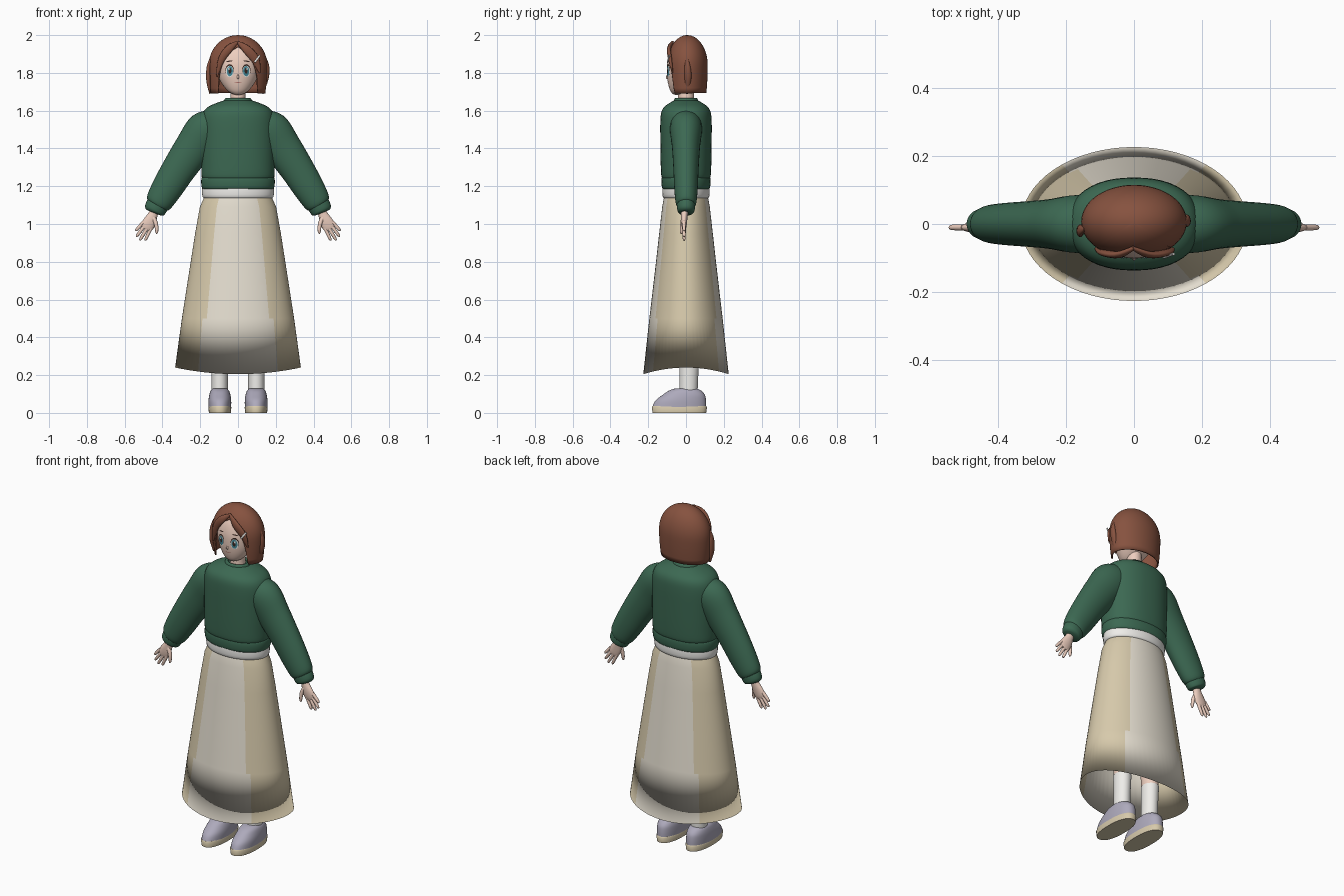
import bpy, bmesh, math
from math import sin, cos, pi, radians, sqrt
from mathutils import Vector


def material(name, r, g, b):
    m = bpy.data.materials.new(name)
    m.diffuse_color = (r, g, b, 1)
    return m


HAIR = material("hair brown", .24, .085, .05)
SKIN = material("skin", .85, .62, .52)
GREEN = material("knit green", .045, .14, .085)
CREAM = material("cream", .78, .73, .63)
BEIGE = material("beige", .68, .59, .41)
WHITE = material("white", .86, .85, .82)
LILAC = material("lilac grey", .42, .40, .50)
TEAL = material("teal", .06, .26, .33)
DARK = material("dark brown", .04, .02, .015)
LIP = material("lip", .5, .2, .17)


def finish(name, bm, mat, angle=45, mirror=False):
    bmesh.ops.recalc_face_normals(bm, faces=bm.faces[:])
    me = bpy.data.meshes.new(name)
    bm.to_mesh(me)
    bm.free()
    me.materials.append(mat)
    ob = bpy.data.objects.new(name, me)
    bpy.context.collection.objects.link(ob)
    bpy.ops.object.select_all(action='DESELECT')
    ob.select_set(True)
    bpy.context.view_layer.objects.active = ob
    bpy.ops.object.shade_smooth_by_angle(angle=radians(angle))
    if mirror:
        ob.modifiers.new("mirror", 'MIRROR').use_mirror_merge = False
    return ob


def spline(rows, k):
    # Catmull-Rom interpolation of equal-length tuples
    if k < 2:
        return [tuple(r) for r in rows]
    out = []
    for i in range(len(rows) - 1):
        p = [rows[max(0, min(len(rows) - 1, i + j))] for j in (-1, 0, 1, 2)]
        for s in range(k):
            t = s / k
            out.append(tuple(.5 * (2*b + (c-a)*t + (2*a-5*b+4*c-d)*t*t + (3*b-a-3*c+d)*t**3)
                             for a, b, c, d in zip(*p)))
    return out + [tuple(rows[-1])]


def skin_rings(bm, rings):
    vs = [[bm.verts.new(p) for p in r] for r in rings]
    n = len(vs[0])
    for a, b in zip(vs, vs[1:]):
        for i in range(n):
            j = (i + 1) % n
            bm.faces.new((a[i], a[j], b[j], b[i]))
    bm.faces.new(vs[0])
    bm.faces.new(vs[-1])


def loft(name, rows, mat, k=1, cx=0, power=2, n=48, angle=45, mirror=False):
    # horizontal rings: (z, rx, ry, cy)
    def se(v):
        return math.copysign(abs(v) ** (2 / power), v)
    bm = bmesh.new()
    skin_rings(bm, [[(cx + rx * se(cos(2*pi*i/n)), cy + ry * se(sin(2*pi*i/n)), z) for i in range(n)]
                    for z, rx, ry, cy in spline(rows, k)])
    return finish(name, bm, mat, angle, mirror)


def tube(name, rows, mat, k=4, n=16, angle=50, mirror=False):
    # sections along a path: (x, y, z, width radius, depth radius)
    rows = spline(rows, k)
    pts = [Vector(r[:3]) for r in rows]
    rings = []
    for i, r in enumerate(rows):
        t = (pts[min(i+1, len(pts)-1)] - pts[max(i-1, 0)]).normalized()
        w = t.cross(Vector((0, 1, 0))).normalized()
        d = w.cross(t)
        rings.append([pts[i] + w * r[3] * cos(2*pi*j/n) + d * r[4] * sin(2*pi*j/n) for j in range(n)])
    bm = bmesh.new()
    skin_rings(bm, rings)
    return finish(name, bm, mat, angle, mirror)


# shoes, socks and legs
loft("shoe_sole", [(0, .058, .142, -.035), (.03, .061, .146, -.035), (.036, .058, .142, -.035)],
     BEIGE, cx=.096, power=2.3, mirror=True)
loft("shoe_upper", [(.03, .060, .143, -.036), (.065, .060, .134, -.028), (.095, .056, .112, -.012),
                    (.118, .048, .085, -.005), (.13, .034, .055, .0)], LILAC, 4, .096, 2.2, mirror=True)
loft("sock", [(.08, .043, .048, .012), (.2, .043, .05, .015), (.29, .046, .053, .017),
              (.31, .046, .053, .017)], WHITE, cx=.097, n=28, mirror=True)
loft("leg", [(.28, .042, .048, .017), (.45, .05, .056, .015), (.7, .06, .065, .01), (1.08, .085, .085, 0)],
     SKIN, 3, .097, n=28, mirror=True)

# skirt: outer shell folded at the hem into its lining, side panels darker
skirt = loft("skirt", [(1.155, .172, .112, 0), (1.135, .182, .118, 0), (1.09, .202, .126, 0),
                       (.95, .227, .142, 0), (.79, .252, .16, 0), (.5, .297, .194, 0), (.24, .333, .226, 0),
                       (.5, .288, .186, 0), (.79, .243, .152, 0), (1.09, .193, .118, 0)],
             CREAM, n=64, angle=180)
skirt.data.materials.append(BEIGE)
for p in skirt.data.polygons:
    c = p.center
    if len(p.vertices) == 4 and abs(c.x) > abs(c.y) * 1.15:
        p.material_index = 1
for v in skirt.data.vertices:
    if v.co.z < .3:
        v.co.z -= .035 * (v.co.y / .226) ** 2

# waist and jumper
loft("shirt_hem", [(1.135, .175, .112, 0), (1.145, .188, .123, 0), (1.185, .19, .125, 0), (1.22, .18, .118, 0)],
     WHITE, 3)
loft("jumper_body", [(1.24, .18, .12, 0), (1.25, .192, .13, 0), (1.32, .194, .134, 0), (1.45, .195, .136, 0),
                     (1.54, .194, .136, 0), (1.59, .184, .131, 0), (1.62, .158, .115, 0),
                     (1.642, .11, .085, 0), (1.655, .07, .06, 0)], GREEN, 4, power=2.25)
loft("jumper_hem", [(1.182, .178, .114, 0), (1.19, .19, .126, 0), (1.22, .195, .13, 0),
                    (1.245, .192, .128, 0), (1.252, .18, .12, 0)], GREEN, 3, power=2.2)
loft("jumper_collar", [(1.635, .078, .068, 0), (1.655, .074, .064, 0), (1.666, .066, .057, 0),
                       (1.662, .056, .048, 0), (1.645, .052, .045, 0)], GREEN, 3)

# sleeves and cuffs
tube("sleeve", [(.10, 0, 1.55, .06, .075), (.165, 0, 1.50, .105, .085), (.235, 0, 1.405, .10, .074),
                (.31, 0, 1.295, .09, .067), (.375, 0, 1.19, .082, .062), (.42, 0, 1.115, .07, .055),
                (.432, 0, 1.095, .05, .042)], GREEN, 5, 32, mirror=True)
tube("cuff", [(.419, 0, 1.115, .052, .043), (.424, 0, 1.106, .06, .048), (.438, 0, 1.08, .058, .047),
              (.445, 0, 1.067, .052, .042), (.448, 0, 1.06, .038, .03)], GREEN, 3, 28, mirror=True)

# hands
tube("palm", [(.435, -.005, 1.085, .022, .02), (.45, -.008, 1.05, .025, .018), (.466, -.01, 1.015, .034, .016),
              (.483, -.01, .985, .034, .012), (.49, -.01, .972, .024, .008)], SKIN, 3, mirror=True)
u, w = Vector((.56, 0, -.83)), Vector((.83, 0, .56))
for i, (s, length) in enumerate([(-.025, .075), (-.008, .09), (.009, .085), (.025, .06)]):
    a = Vector((.48, -.01, .995)) + s * w
    d = u + s * 6 * w
    tube("finger_%d" % (i + 1), [(*(a + d * length * f), r, r) for f, r in
                                 ((0, .0095), (.5, .009), (.88, .0075), (1, .003))],
         SKIN, 2, 10, mirror=True)
tube("thumb", [(.449, -.014, 1.035, .012, .012), (.434, -.02, 1.0, .011, .011), (.43, -.024, .96, .008, .008),
               (.432, -.025, .948, .003, .003)], SKIN, 3, 10, mirror=True)

# neck and head
loft("neck", [(1.63, .046, .046, 0), (1.67, .04, .042, 0), (1.75, .04, .042, 0)], SKIN, 2, n=28)
face = [(1.684, .012, .01, -.048), (1.69, .032, .028, -.043), (1.71, .06, .052, -.033), (1.75, .09, .079, -.017),
        (1.80, .11, .095, -.006), (1.86, .118, .097, -.001), (1.92, .105, .078, .0), (1.965, .05, .04, .0)]
loft("head", face, SKIN, 4, angle=80)
fine = spline(face, 4)


def front(x, z):
    # y of the face surface at x, z
    for a, b in zip(fine, fine[1:]):
        if a[0] <= z <= b[0]:
            t = (z - a[0]) / (b[0] - a[0])
            rx, ry, cy = (a[i] + (b[i] - a[i]) * t for i in (1, 2, 3))
            return cy - ry * sqrt(max(0, 1 - (x / rx) ** 2))
    return 0


def decal(name, x, z, rx, rz, mat, off, tilt=0, mirror=True):
    bm = bmesh.new()
    mid = bm.verts.new((x, front(x, z) - off, z))
    ring = []
    for i in range(24):
        a, b = rx * cos(2*pi*i/24), rz * sin(2*pi*i/24)
        px, pz = x + a * cos(tilt) - b * sin(tilt), z + a * sin(tilt) + b * cos(tilt)
        ring.append(bm.verts.new((px, front(px, pz) - off, pz)))
    for i in range(24):
        bm.faces.new((mid, ring[i], ring[(i + 1) % 24]))
    return finish(name, bm, mat, mirror=mirror)


# face details
decal("eye_lash", .044, .032 + 1.781, .023, .033, DARK, .0015)
decal("eye_white", .044, 1.808, .021, .030, WHITE, .0025)
decal("eye_iris", .043, 1.809, .016, .027, TEAL, .0035)
decal("eye_pupil", .043, 1.811, .008, .015, DARK, .0045)
decal("eye_glint", .048, 1.822, .004, .006, WHITE, .0055)
decal("eyebrow", .046, 1.862, .017, .003, DARK, .002, -.12)
decal("mouth", 0, 1.75, .02, .0025, LIP, .002, mirror=False)
tube("nose", [(0, -.098, 1.79, .003, .003), (0, -.101, 1.777, .006, .006), (0, -.098, 1.768, .003, .003)],
     SKIN, 3, 10)

# bobbed hair shell with a parted opening at the face
edge = [(0, 1.94), (15, 1.92), (30, 1.865), (40, 1.80), (47, 1.69), (180, 1.695)]


def hair_bottom(deg):
    for (a, za), (b, zb) in zip(edge, edge[1:]):
        if a <= deg <= b:
            return za + (zb - za) * (deg - a) / (b - a)


bm = bmesh.new()
N, R = 96, 18
top = bm.verts.new((0, .007, 2.0))
cols = []
for i in range(N):
    th = 2 * pi * i / N
    deg = 180 - abs(180 - 360 * i / N)
    zb, col = hair_bottom(deg), []
    for j in range(1, R + 1):
        z = 2 - (2 - zb) * (j / R) ** 1.7
        f = sqrt(1 - ((z - 1.84) / .16) ** 2) if z > 1.84 else 1 - .07 * ((1.84 - z) / .15) ** 2
        col.append(bm.verts.new((.155 * f * sin(th), .007 - .108 * f * cos(th), z)))
    cols.append(col)
for i in range(N):
    a, b = cols[i], cols[(i + 1) % N]
    bm.faces.new((top, a[0], b[0]))
    for j in range(R - 1):
        bm.faces.new((a[j], a[j+1], b[j+1], b[j]))
hair = finish("hair_shell", bm, HAIR, 60)
thick = hair.modifiers.new("thickness", 'SOLIDIFY')
thick.thickness, thick.offset = .008, -1

# loose locks and fringe
tube("left_side_lock", [(-.145, -.015, 1.88, .004, .005), (-.156, -.018, 1.83, .01, .016),
                        (-.157, -.02, 1.76, .011, .018), (-.148, -.015, 1.69, .004, .006)], HAIR)
tube("right_side_lock", [(.146, .005, 1.88, .004, .005), (.155, .008, 1.83, .011, .016),
                         (.15, .01, 1.77, .012, .018), (.13, .005, 1.69, .004, .006)], HAIR)
tube("right_fringe", [(-.005, -.070, 1.965, .006, .006), (.045, -.090, 1.925, .022, .01),
                      (.092, -.084, 1.87, .022, .01), (.115, -.072, 1.80, .004, .004)], HAIR)
tube("left_fringe", [(.0, -.070, 1.965, .006, .006), (-.045, -.090, 1.93, .02, .01),
                     (-.088, -.084, 1.87, .018, .01), (-.112, -.072, 1.78, .004, .004)], HAIR)
tube("hair_clip", [(.088, -.098, 1.856, .005, .004), (.116, -.088, 1.893, .005, .004)], WHITE, 1, 8)
